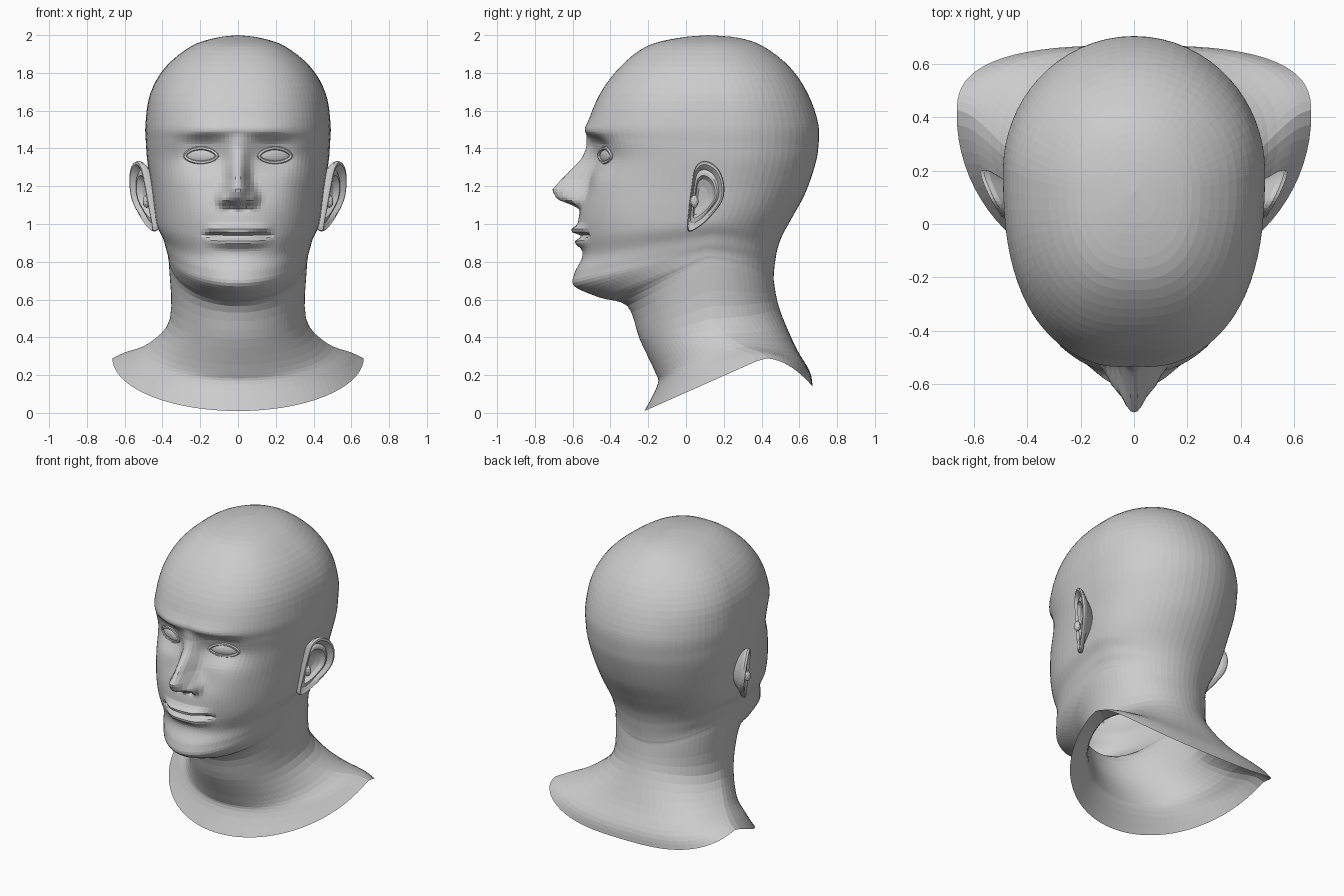
import bpy, bmesh, math
from mathutils import Vector
from mathutils.bvhtree import BVHTree

cube = bpy.data.objects.get("Cube")
if cube:
    bpy.data.objects.remove(cube, do_unlink=True)

clay = bpy.data.materials.new("clay grey")
clay.use_nodes = True
grey = (0.6, 0.6, 0.6, 1)
clay.diffuse_color = grey
clay.node_tree.nodes["Principled BSDF"].inputs["Base Color"].default_value = grey


def finish(name, bm):
    """Turn a bmesh into a named, flat shaded object with the clay material."""
    mesh = bpy.data.meshes.new(name)
    bmesh.ops.recalc_face_normals(bm, faces=bm.faces)
    bm.to_mesh(mesh)
    bm.free()
    mesh.materials.append(clay)
    obj = bpy.data.objects.new(name, mesh)
    bpy.context.collection.objects.link(obj)
    return obj


def mirror(obj):
    obj.modifiers.new("other side", 'MIRROR').use_axis[0] = True


def catmull(a, b, c, d, t):
    return 0.5 * (2 * b + (c - a) * t + (2 * a - 5 * b + 4 * c - d) * t ** 2
                  + (3 * b - a - 3 * c + d) * t ** 3)


def smooth(lo, hi, v):
    t = min(max((v - lo) / (hi - lo), 0), 1)
    return t * t * (3 - 2 * t)


def bell(v, centre, width):
    return math.exp(-((v - centre) / width) ** 2)


def linear(keys, v):
    """Piecewise linear lookup in rising (position, value) pairs."""
    if v <= keys[0][0]:
        return keys[0][1]
    for (a, p), (b, q) in zip(keys, keys[1:]):
        if v <= b:
            return p + (q - p) * (v - a) / (b - a)
    return keys[-1][1]


def loft(bm, rings):
    """Bridge equal closed rings of points and return their vertices."""
    rows = [[bm.verts.new(p) for p in ring] for ring in rings]
    n = len(rows[0])
    for r, s in zip(rows, rows[1:]):
        for i in range(n):
            bm.faces.new((r[i], r[(i + 1) % n], s[(i + 1) % n], s[i]))
    return rows


# Sections from crown to collar: (front z, front y), (side z, width, side y), (back z, back y)
FRONT = [(2, .12), (1.985, -.04), (1.94, -.21), (1.83, -.35), (1.69, -.455),
         (1.53, -.52), (1.45, -.515), (1.34, -.49), (1.2, -.52), (1.08, -.55),
         (.94, -.55), (.83, -.548), (.74, -.59), (.67, -.59), (.61, -.455),
         (.565, -.31), (.39, -.245), (.22, -.165), (.15, -.15), (.01, -.22)]
SIDE = [(2, 0, .12), (1.985, .12, .12), (1.94, .25, .13), (1.83, .385, .16), (1.69, .465, .19),
        (1.53, .49, .2), (1.42, .487, .2), (1.33, .48, .2), (1.2, .46, .18), (1.08, .445, .16),
        (1, .43, .13), (.94, .40, .12), (.89, .385, .11), (.86, .375, .1), (.83, .37, .1),
        (.78, .365, .11), (.5, .36, .14), (.37, .47, .26), (.32, .6, .38), (.29, .665, .41)]
BACK = [(2, .12), (1.985, .28), (1.94, .41), (1.83, .55), (1.69, .645),
        (1.53, .7), (1.4, .7), (1.3, .68), (1.16, .63), (1.04, .565),
        (.94, .51), (.87, .485), (.82, .475), (.77, .468), (.73, .465),
        (.69, .466), (.55, .495), (.35, .58), (.22, .655), (.14, .67)]
LAST = len(FRONT) - 1

NOSE_HEIGHT = [(1.075, 0), (1.1, .05), (1.13, .14), (1.18, .185), (1.25, .14),
               (1.34, .07), (1.41, .025), (1.48, 0)]
NOSE_WIDTH = [(1.1, .07), (1.16, .07), (1.24, .05), (1.4, .055)]


def face_relief(x, z):
    """Forward offset that models brow, sockets, nose, lips and chin."""
    x = abs(x)
    nose = linear(NOSE_HEIGHT, z) * math.exp(-(x / linear(NOSE_WIDTH, z)) ** 2.4)
    wing = .04 * bell(x, .08, .028) * bell(z, 1.13, .035)
    nostril = -.03 * bell(x, .04, .018) * bell(z, 1.09, .015)
    brow = .014 * bell(x, .1, .16) * bell(z, 1.5, .035)
    socket = -.045 * bell(x, .19, .11) * smooth(1.24, 1.37, z) * (1 - smooth(1.42, 1.49, z))
    cheek = .015 * bell(x, .28, .1) * bell(z, 1.2, .09)
    muzzle = .018 * bell(x, 0, .17) * bell(z, 1, .09)
    span = 1 - smooth(.06, .2, x)
    line = .935 + .3 * x * x
    lips = span * (.045 * bell(z, line + .03, .024) + .035 * bell(z, line - .033, .028))
    slit = -.03 * (1 - smooth(.14, .2, x)) * bell(z, line, .012)
    return nose + wing + nostril + brow + socket + cheek + muzzle + lips + slit


def section(u):
    """One closed ring of the head at fractional section number u."""
    k = min(int(u), LAST - 1)
    t = u - k
    ids = [min(max(k + d, 0), LAST) for d in (-1, 0, 1, 2)]
    rows = [FRONT[i] + SIDE[i] + BACK[i] for i in ids]
    zf, yf, zm, w, ym, zb, yb = (catmull(*col, t) for col in zip(*rows))
    front_power = 2.5 - .5 * smooth(9, 12.5, u)
    back_power = 2 + .8 * smooth(16, 18, u)
    half = 44
    ring = []
    for i in range(-half, half):
        a = math.pi * (abs(i) / half) ** 1.5
        c, s = math.cos(a), max(math.sin(a), 0)
        p = front_power if c > 0 else back_power
        x = math.copysign(w * s ** (2 / p), i)
        q = abs(c) ** (2 / p)
        if c > 0:
            y, z = ym + (yf - ym) * q, zm + (zf - zm) * q
            if 4 < u < 14:
                y -= face_relief(x, z) * smooth(.2, .5, q)
        else:
            y, z = ym + (yb - ym) * q, zm + (zb - zm) * q * q
        ring.append((x, y, z))
    return ring


# Head, neck and open collar in one skin
steps = []
for k in range(LAST):
    n = 8 if 5 <= k < 12 else 4
    steps += [k + j / n for j in range(n)]
bm = bmesh.new()
loft(bm, [section(u) for u in steps + [LAST]])
bmesh.ops.remove_doubles(bm, verts=bm.verts, dist=.0004)
skin = BVHTree.FromBMesh(bm)
finish("head_and_neck", bm)


def on_face(x, z, lift=0):
    hit = skin.ray_cast(Vector((x, -2, z)), Vector((0, 1, 0)))[0]
    return Vector((x, hit.y - lift, z))


# Eyeballs, flattened to sit in the sockets
EYE_X, EYE_Z = .195, 1.36
bm = bmesh.new()
bmesh.ops.create_uvsphere(bm, u_segments=20, v_segments=12, radius=1)
outer, inner = on_face(EYE_X + .07, EYE_Z), on_face(EYE_X - .07, EYE_Z)
slope = (outer.y - inner.y) / .14
centre = on_face(EYE_X, EYE_Z)
for v in bm.verts:
    x, y, z = v.co
    v.co = centre + Vector((.08 * x, .022 * y + slope * .08 * x, .036 * z))
mirror(finish("eyeballs", bm))

# Eyelids: thin folds swept around an almond opening
bm = bmesh.new()
rings = []
for i in range(29):
    a = math.tau * i / 28
    x = EYE_X + .085 * math.cos(a)
    height = .042 if math.sin(a) > 0 else .034
    z = EYE_Z + height * math.sin(a) * abs(math.sin(a)) ** .3
    mid = on_face(x, z)
    out = Vector((math.cos(a), 0, math.sin(a)))
    rings.append([mid + out * (.011 * math.cos(b)) + Vector((0, .012 * math.sin(b), 0))
                  for b in (math.tau * j / 6 for j in range(6))])
loft(bm, rings)
bmesh.ops.remove_doubles(bm, verts=bm.verts, dist=.0004)
mirror(finish("eyelids", bm))

# Ears: nested outlines forming the back, rolled rim, inner fold and bowl
OUTLINE = [(.1, 1.335), (.165, 1.3), (.2, 1.22), (.195, 1.13), (.14, 1.05),
           (.07, .985), (.01, .965), (.015, 1.08), (.03, 1.2), (.05, 1.3)]
LAYERS = [(.5, -.09), (.8, -.045), (.96, -.022), (1, -.004), (.97, .01), (.9, .012),
          (.83, 0), (.76, -.014), (.68, -.004), (.6, -.002), (.5, -.026), (.3, -.038), (.1, -.04)]
outline = []
for i in range(len(OUTLINE)):
    pts = [OUTLINE[(i + d) % len(OUTLINE)] for d in (-1, 0, 1, 2)]
    outline += [tuple(catmull(*col, j / 4) for col in zip(*pts)) for j in range(4)]
rings = []
for scale, depth in LAYERS:
    ring = []
    for py, pz in outline:
        y = .08 + (py - .08) * scale
        z = 1.14 + (pz - 1.14) * scale
        lobe = 1 - smooth(1, 1.08, z)
        dip = depth * (1 - .7 * lobe) if .55 < scale < .95 else depth
        ring.append((.515 + .5 * (y - .1) + .12 * (z - 1.2) + dip, y, z))
    rings.append(ring)
bm = bmesh.new()
rows = loft(bm, rings)
bm.faces.new(rows[-1])

# Small flap in front of the ear opening
flap = bmesh.ops.create_icosphere(bm, subdivisions=2, radius=1)
for v in flap["verts"]:
    v.co = Vector((.485, .045, 1.12)) + Vector((.02 * v.co.x, .022 * v.co.y, .035 * v.co.z))
mirror(finish("ears", bm))
